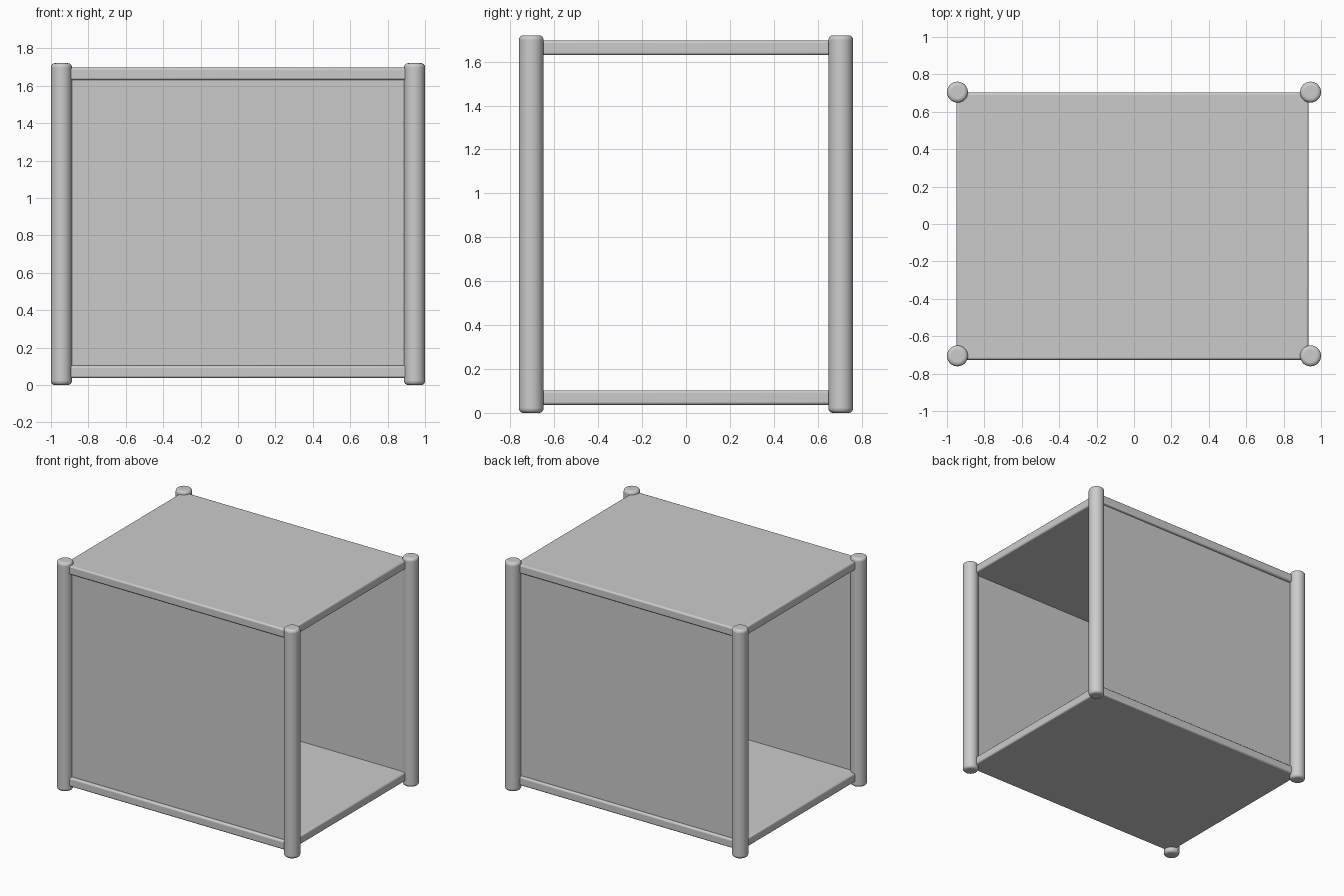
import bpy

if "Cube" in bpy.data.objects:
    bpy.data.objects.remove(bpy.data.objects["Cube"])

POST_X, POST_Y, POST_R, HEIGHT = 0.944, 0.705, 0.056, 1.72


def finish(obj, name, bevel, segments):
    """Name the part, round its edges and shade it smooth."""
    obj.name = name
    if bevel:
        mod = obj.modifiers.new("rounded_edges", 'BEVEL')
        mod.width = bevel
        mod.segments = segments
        mod.limit_method = 'ANGLE'
        mod.angle_limit = 1.0
    bpy.ops.object.shade_smooth_by_angle()


def box(name, x, y, z, bevel=0.0):
    """Box from (min, max) ranges."""
    bpy.ops.mesh.primitive_cube_add(size=1, location=[sum(r) / 2 for r in (x, y, z)])
    obj = bpy.context.object
    obj.scale = [r[1] - r[0] for r in (x, y, z)]
    bpy.ops.object.transform_apply(location=False, rotation=False, scale=True)
    finish(obj, name, bevel, 3)


# Four round corner posts with softened ends
for sx, side in ((-1, "left"), (1, "right")):
    for sy, end in ((-1, "front"), (1, "back")):
        bpy.ops.mesh.primitive_cylinder_add(vertices=32, radius=POST_R, depth=HEIGHT,
                                            location=(sx * POST_X, sy * POST_Y, HEIGHT / 2))
        finish(bpy.context.object, f"{end}_{side}_post", 0.02, 4)

# Thick top and bottom boards
for name, z in (("bottom_board", (0.037, 0.103)), ("top_board", (1.63, 1.696))):
    box(name, (-0.95, 0.933), (-0.726, 0.703), z, 0.012)

# Thin front and back panels, set slightly back from the board edges
for name, y in (("front_panel", (-0.702, -0.68)), ("back_panel", (0.66, 0.682))):
    box(name, (-0.94, 0.925), y, (0.09, 1.64))
